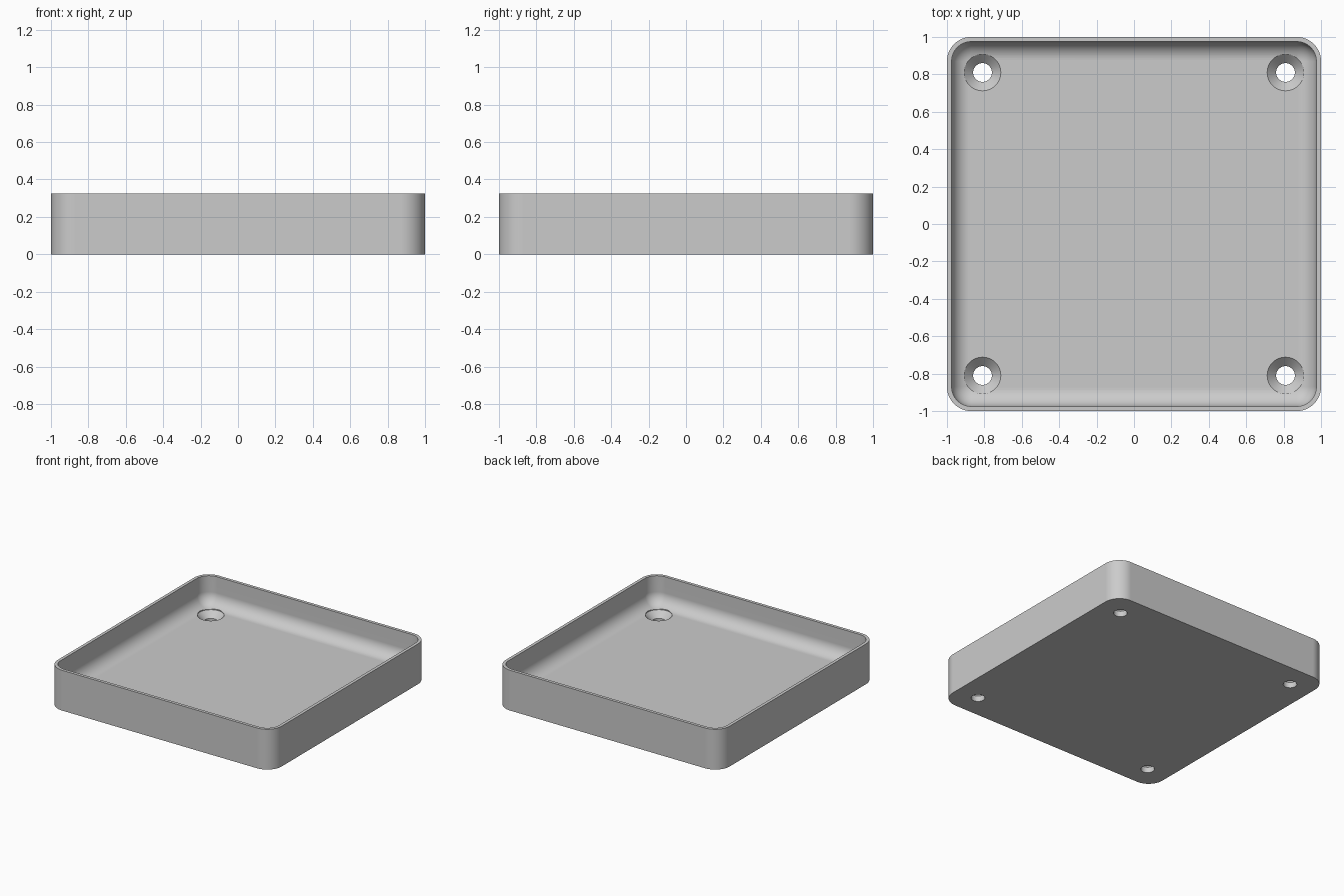
import bpy, bmesh, math

HEIGHT, FLOOR = 0.325, 0.095
WALL, CORNER, FILLET = 0.025, 0.13, 0.1
HOLE_AT, HOLE_R, SINK_R = 0.81, 0.05, 0.098

cube = bpy.data.objects.get("Cube")
if cube:
    bpy.data.objects.remove(cube, do_unlink=True)

grey = bpy.data.materials.new("plain_grey")
grey.use_nodes = True
grey.diffuse_color = (0.6, 0.6, 0.6, 1)
grey.node_tree.nodes["Principled BSDF"].inputs["Base Color"].default_value = (0.6, 0.6, 0.6, 1)


def rounded_square(half, radius, z, steps=12):
    """Corner arcs of a square, counter-clockwise."""
    points = []
    for corner in range(4):
        start = corner * math.pi / 2
        cx = (half - radius) * (1 if corner in (0, 3) else -1)
        cy = (half - radius) * (1 if corner < 2 else -1)
        for i in range(steps + 1):
            a = start + math.pi / 2 * i / steps
            points.append((cx + radius * math.cos(a), cy + radius * math.sin(a), z))
    return points


def circle(radius, z, steps=48):
    return [(radius * math.cos(2 * math.pi * i / steps),
             radius * math.sin(2 * math.pi * i / steps), z) for i in range(steps)]


def loft(name, sections):
    """Closed solid skinned through a list of matching rings."""
    bm = bmesh.new()
    rings = [[bm.verts.new(p) for p in s] for s in sections]
    for low, high in zip(rings, rings[1:]):
        for i in range(len(low)):
            j = (i + 1) % len(low)
            bm.faces.new((low[i], low[j], high[j], high[i]))
    bm.faces.new(rings[0][::-1])
    bm.faces.new(rings[-1])
    bmesh.ops.recalc_face_normals(bm, faces=bm.faces)
    mesh = bpy.data.meshes.new(name)
    bm.to_mesh(mesh)
    bm.free()
    mesh.materials.append(grey)
    obj = bpy.data.objects.new(name, mesh)
    bpy.context.collection.objects.link(obj)
    return obj


# Tray: outer wall, thin rim, inner wall, rounded fillet down to the floor
inner, inner_corner = 1 - WALL, CORNER - WALL
sections = [rounded_square(1, CORNER, 0), rounded_square(1, CORNER, HEIGHT),
            rounded_square(inner, inner_corner, HEIGHT)]
for i in range(13):
    a = math.pi / 2 * i / 12
    inset = FILLET * (1 - math.cos(a))
    sections.append(rounded_square(inner - inset, inner_corner - inset,
                                   FLOOR + FILLET * (1 - math.sin(a))))
tray = loft("tray", sections)

# Countersunk screw holes in the four corners
for x in (-HOLE_AT, HOLE_AT):
    for y in (-HOLE_AT, HOLE_AT):
        drill = loft("screw_hole_cutter", [
            circle(HOLE_R, -0.1), circle(HOLE_R, FLOOR - 0.05),
            circle(SINK_R, FLOOR - 0.002), circle(SINK_R, HEIGHT + 0.1)])
        drill.location = (x, y, 0)
        drill.hide_render = True
        drill.hide_set(True)
        cut = tray.modifiers.new("screw_hole", "BOOLEAN")
        cut.operation = "DIFFERENCE"
        cut.solver = "EXACT"
        cut.object = drill

# Bake the holes, then smooth the curved surfaces only
bpy.ops.object.select_all(action="DESELECT")
tray.select_set(True)
bpy.context.view_layer.objects.active = tray
for name in [m.name for m in tray.modifiers]:
    bpy.ops.object.modifier_apply(modifier=name)
for obj in list(bpy.data.objects):
    if obj.name.startswith("screw_hole_cutter"):
        bpy.data.objects.remove(obj, do_unlink=True)
bpy.ops.object.shade_smooth_by_angle(angle=math.radians(30))
normals = tray.modifiers.new("even_shading", "WEIGHTED_NORMAL")
normals.keep_sharp = True
